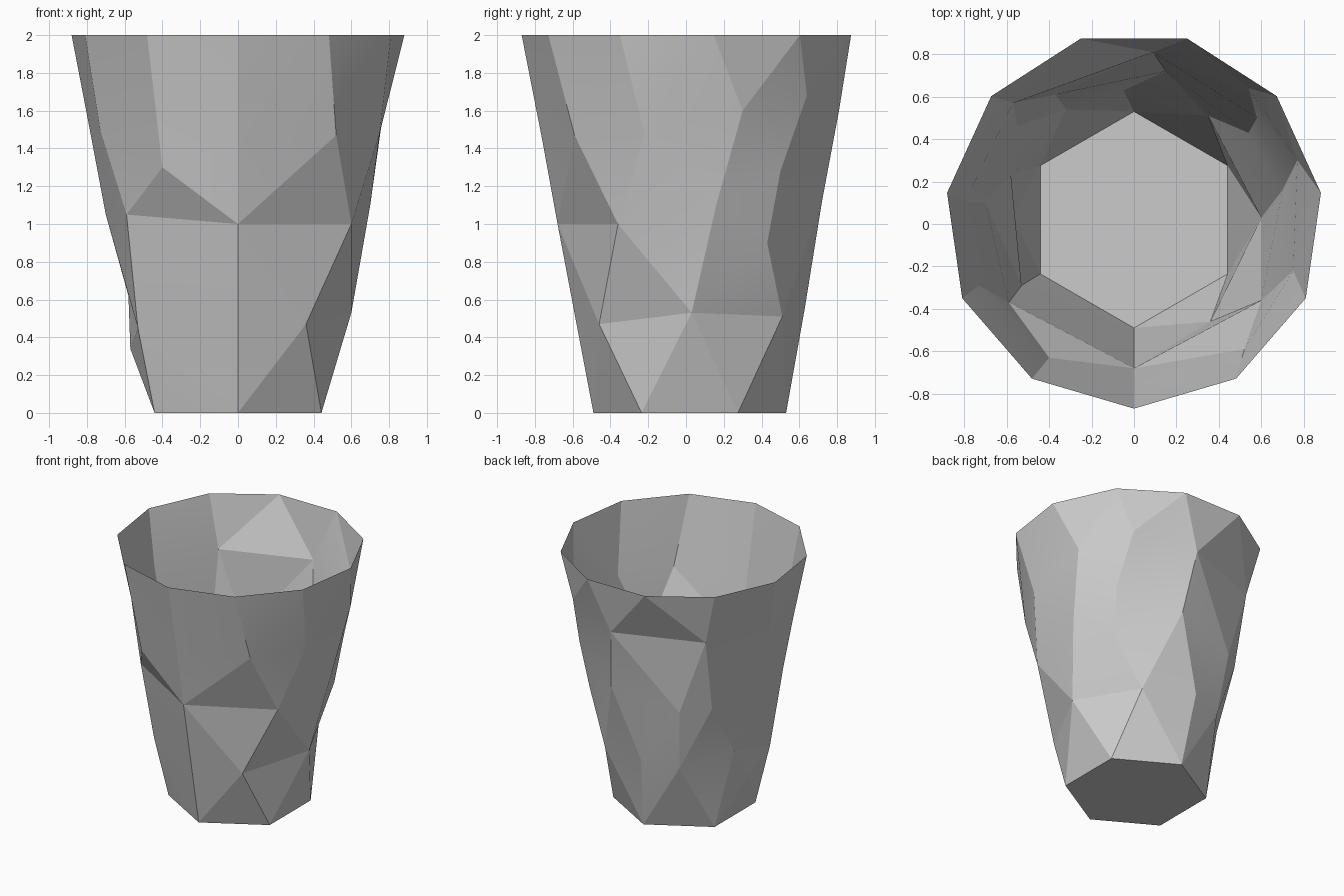
import bpy, bmesh, math
from mathutils import Vector, geometry

if "Cube" in bpy.data.objects:
    bpy.data.objects.remove(bpy.data.objects["Cube"])

HEIGHT, CENTRE_Y = 2.0, 0.02


def ring(sides, radius, z, start):
    """Regular ring of points, angles measured clockwise from the back."""
    return [Vector((radius * math.sin(start + i * math.tau / sides),
                    CENTRE_Y + radius * math.cos(start + i * math.tau / sides), z))
            for i in range(sides)]


base = ring(6, 0.51, 0, 0)
rim = ring(11, 0.89, HEIGHT, math.pi)
points = base + rim

# Dents shared by several creases
front_dent = (.52, -.59, 1.47)
right_dent = (.77, .3, 1.6)
shoulder = (.58, .5, 1.28)
left_dent = (-.59, -.37, 1.05)
back_dent = (.15, .72, 1.12)

# Creases running up the wall: base corner, dents, rim corner
creases = [
    (3, [(0, -.68, 1.0), (0, -.76, 1.44)], 0),
    (2, [(.36, -.46, .47), (.6, -.36, 1.0), front_dent], 10),
    (2, [(.6, .03, .53)], None),
    (None, [front_dent, (.75, -.22, 1.48)], 9),
    (1, [(.6, .03, .53), (.7, .16, 1.1), right_dent], 8),
    (1, [(.35, .51, .51), (.54, .43, .9), shoulder, (.54, .64, 1.68)], 7),
    (None, [shoulder, right_dent], 7),
    (0, [(-.05, .63, .56), back_dent, (.09, .81, 1.6)], 6),
    (None, [(.35, .51, .51), back_dent], None),
    (0, [(-.32, .54, .53), (-.55, .46, 1.03), (-.57, .57, 1.6)], 4),
    (None, [back_dent, (-.37, .61, 1.01), (-.55, .46, 1.03)], None),
    (5, [(-.58, .23, .62), (-.7, .1, 1.05), (-.8, .1, 1.58)], 3),
    (4, [(-.53, -.29, .45), left_dent, (-.73, -.29, 1.5)], 2),
    (None, [left_dent, (-.4, -.63, 1.3)], 1),
    (None, [(-.57, .03, .34)], None),
]
index, edges = {}, []
for foot, dents, top in creases:
    chain = [] if foot is None else [foot]
    for dent in dents:
        if dent not in index:
            index[dent] = len(points)
            points.append(Vector(dent))
        chain.append(index[dent])
    if top is not None:
        chain.append(len(base) + top)
    edges += list(zip(chain, chain[1:]))

# Unroll the wall three times side by side, triangulate, keep the middle turn
count = len(points)
flat, flat_edges = [], []
for turn in (-1, 0, 1):
    for p in points:
        angle = math.atan2(p.x, p.y - CENTRE_Y) + turn * math.tau
        flat.append(Vector((angle * 0.7, p.z)))
    shift = (turn + 1) * count
    flat_edges += [(a + shift, b + shift) for a, b in edges]
out = geometry.delaunay_2d_cdt(flat, flat_edges, [], 0, 1e-5)
verts2d, tris, origin = out[0], out[2], out[3]

bm = bmesh.new()
verts = [bm.verts.new(p) for p in points]
limit = math.pi * 0.7
for tri in tris:
    middle = sum(verts2d[i].x for i in tri) / 3
    ids = [origin[i][0] % count for i in tri]
    heights = {points[i].z for i in ids}
    if -limit <= middle < limit and len(set(ids)) == 3 and len(heights) > 1:
        corners = [verts[i] for i in ids]
        if not bm.faces.get(corners):
            bm.faces.new(corners)
bm.faces.new(verts[:len(base)])
bmesh.ops.recalc_face_normals(bm, faces=bm.faces)

mesh = bpy.data.meshes.new("faceted_cup")
bm.to_mesh(mesh)
bm.free()
cup = bpy.data.objects.new("faceted_cup", mesh)
bpy.context.collection.objects.link(cup)

# Plain grey finish
grey = bpy.data.materials.new("light_grey")
grey.use_nodes = True
colour = (0.6, 0.6, 0.6, 1)
grey.diffuse_color = colour
grey.node_tree.nodes["Principled BSDF"].inputs["Base Color"].default_value = colour
mesh.materials.append(grey)

bpy.context.view_layer.objects.active = cup
cup.select_set(True)
bpy.ops.object.shade_smooth_by_angle(angle=math.radians(12))
